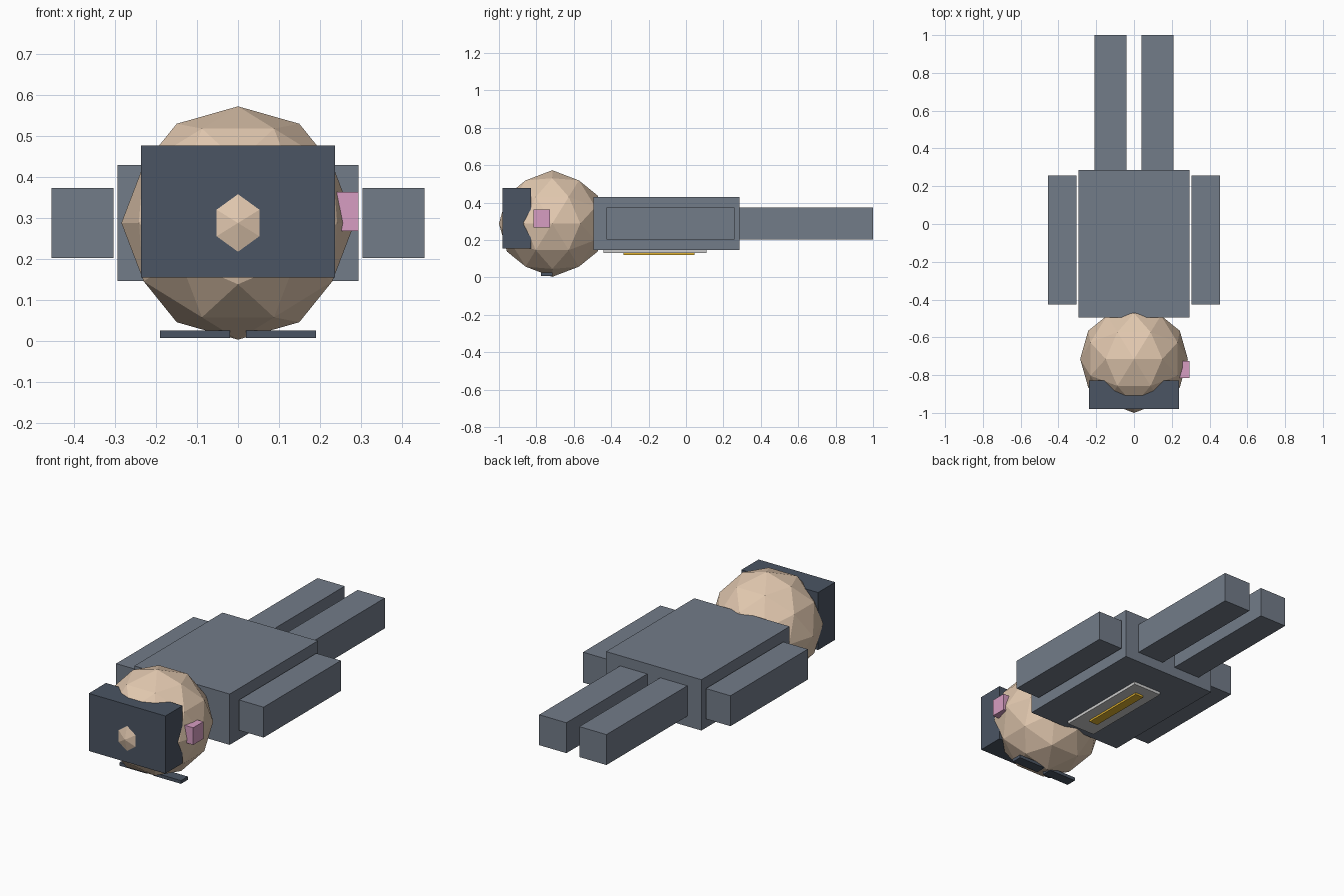
import bpy, bmesh
from mathutils import Vector

if "Cube" in bpy.data.objects:
    bpy.data.objects.remove(bpy.data.objects["Cube"])


def material(name, rgb):
    m = bpy.data.materials.new(name)
    m.diffuse_color = (*rgb, 1)
    m.use_nodes = True
    m.node_tree.nodes["Principled BSDF"].inputs["Base Color"].default_value = m.diffuse_color
    return m


suit = material("suit_grey", (0.17, 0.20, 0.25))
dark = material("dark_slate", (0.07, 0.09, 0.125))
skin = material("skin", (0.76, 0.58, 0.43))
pink = material("pink", (0.68, 0.34, 0.54))
pale = material("pale_grey", (0.62, 0.62, 0.62))
gold = material("gold", (0.75, 0.45, 0.03))


def finish(name, bm, mat):
    bmesh.ops.recalc_face_normals(bm, faces=bm.faces)
    me = bpy.data.meshes.new(name)
    bm.to_mesh(me)
    bm.free()
    me.materials.append(mat)
    ob = bpy.data.objects.new(name, me)
    bpy.context.collection.objects.link(ob)
    return ob


def box(name, x, y, z, mat):
    """Box from (min, max) ranges on each axis."""
    bm = bmesh.new()
    bmesh.ops.create_cube(bm, size=1)
    for v in bm.verts:
        v.co = Vector(((r[0] + r[1]) / 2 + c * (r[1] - r[0])
                       for r, c in zip((x, y, z), v.co)))
    return finish(name, bm, mat)


def pair(name, x, y, z, mat):
    """Right and left copies of a box."""
    box(name + "_right", x, y, z, mat)
    box(name + "_left", (-x[1], -x[0]), y, z, mat)


# Head: once-subdivided icosahedron with an edge midpoint on every axis
bm = bmesh.new()
phi = (1 + 5 ** 0.5) / 2
for a in (-1, 1):
    for b in (-phi, phi):
        for co in ((a, 0, b), (0, b, a), (b, a, 0)):
            bm.verts.new(co)
bmesh.ops.convex_hull(bm, input=bm.verts[:])
bmesh.ops.subdivide_edges(bm, edges=bm.edges[:], cuts=1, use_grid_fill=True)
for v in bm.verts:
    v.co = v.co.normalized() * 0.285 + Vector((0, -0.715, 0.288))
finish("head", bm, skin)

# Hair block, side bow and eyewear bars
box("hair", (-0.237, 0.237), (-0.98, -0.828), (0.155, 0.477), dark)
box("hair_bow", (0.2, 0.294), (-0.816, -0.726), (0.268, 0.364), pink)
pair("eye_bar", (0.02, 0.19), (-0.775, -0.715), (0.007, 0.025), dark)

# Body lying face down
box("torso", (-0.295, 0.295), (-0.495, 0.285), (0.146, 0.43), suit)
pair("arm", (0.304, 0.456), (-0.425, 0.258), (0.203, 0.373), suit)
pair("leg", (0.04, 0.208), (0.285, 1.0), (0.203, 0.373), suit)

# Shirt panel and tie on the underside
box("shirt_panel", (-0.088, 0.088), (-0.44, 0.11), (0.13, 0.148), pale)
box("tie", (-0.026, 0.026), (-0.335, 0.045), (0.119, 0.132), gold)
